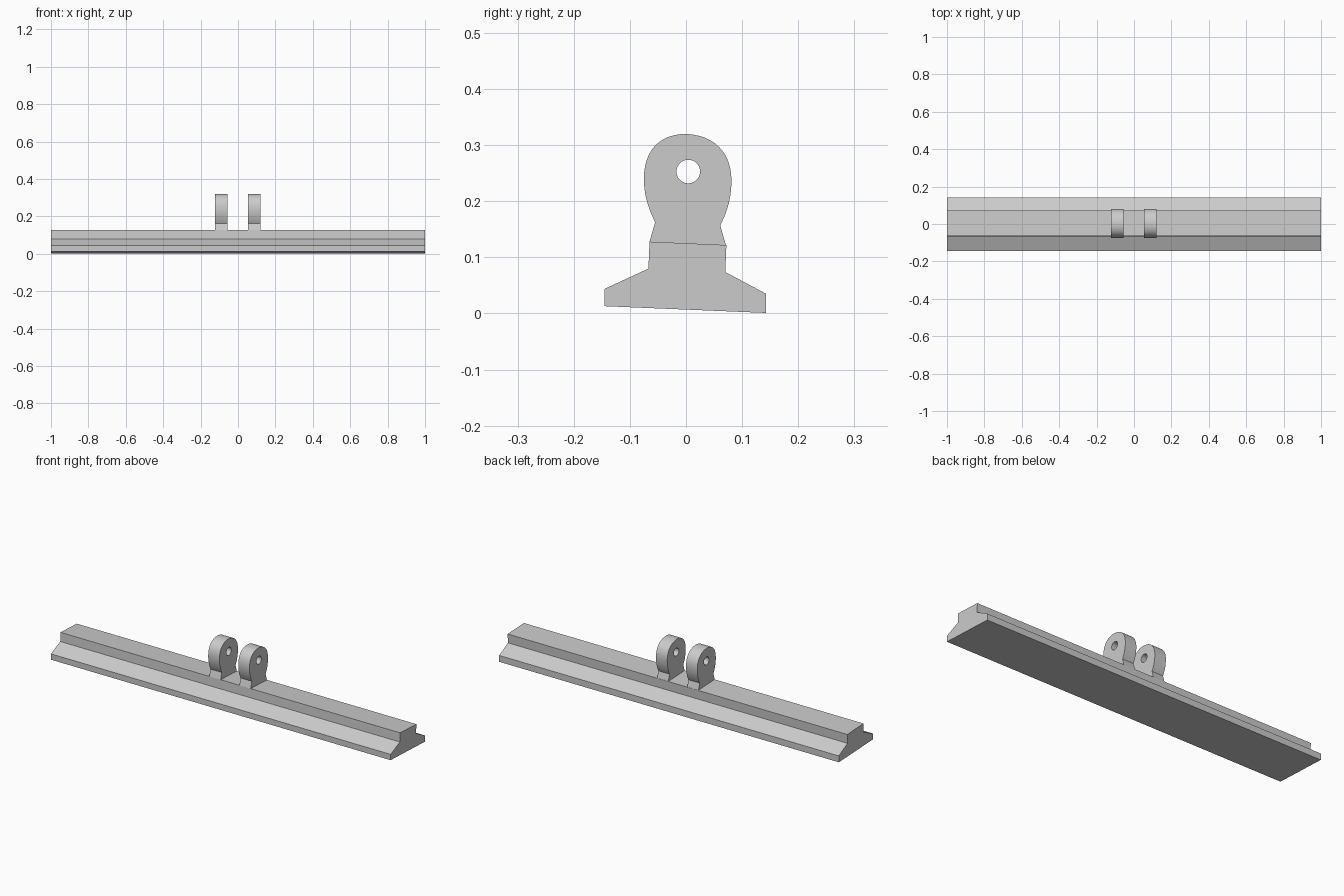
import bpy
import bmesh
from math import pi

cube = bpy.data.objects.get("Cube")
if cube:
    bpy.data.objects.remove(cube)

GREY = (0.6, 0.6, 0.6, 1)
mat = bpy.data.materials.new("plain grey")
mat.use_nodes = True
mat.diffuse_color = GREY
mat.node_tree.nodes["Principled BSDF"].inputs["Base Color"].default_value = GREY


def add_object(name, data):
    obj = bpy.data.objects.new(name, data)
    bpy.context.collection.objects.link(obj)
    data.materials.append(mat)
    return obj


# Rail: a slightly tilted stepped profile swept along x
PROFILE = [(-0.145, 0.013), (0.143, 0.001), (0.143, 0.035), (0.07, 0.074),
           (0.072, 0.122), (-0.065, 0.128), (-0.067, 0.08), (-0.145, 0.044)]
bm = bmesh.new()
end = bm.faces.new([bm.verts.new((-1, y, z)) for y, z in PROFILE])
swept = bmesh.ops.extrude_face_region(bm, geom=[end])["geom"]
bmesh.ops.translate(bm, vec=(2, 0, 0),
                    verts=[v for v in swept if isinstance(v, bmesh.types.BMVert)])
bmesh.ops.recalc_face_normals(bm, faces=bm.faces)
mesh = bpy.data.meshes.new("rail")
bm.to_mesh(mesh)
bm.free()
add_object("rail", mesh)


def add_spline(curve, points):
    """Closed bezier from (left handle, point, right handle) triples."""
    spline = curve.splines.new("BEZIER")
    spline.bezier_points.add(len(points) - 1)
    spline.use_cyclic_u = True
    spline.resolution_u = 12
    for bp, (left, co, right) in zip(spline.bezier_points, points):
        bp.handle_left_type = bp.handle_right_type = "FREE"
        bp.handle_left, bp.co, bp.handle_right = [(*p, 0) for p in (left, co, right)]


def corner(x, y):
    return ((x, y),) * 3


# Lug outline: pinched neck, rounded head, pin hole
OUTLINE = [
    corner(-0.065, 0.115), corner(-0.065, 0.128),
    ((-0.055, 0.163), (-0.055, 0.163), (-0.068, 0.188)),
    ((-0.075, 0.213), (-0.075, 0.24), (-0.075, 0.293)),
    ((-0.045, 0.32), (0, 0.32), (0.05, 0.318)),
    ((0.081, 0.287), (0.081, 0.237), (0.081, 0.205)),
    ((0.073, 0.18), (0.061, 0.157), (0.061, 0.157)),
    corner(0.071, 0.122), corner(0.071, 0.11),
]
CY, CZ, R = 0.004, 0.253, 0.021
K = R * 0.5523
HOLE = [((CY + a * R + b * K, CZ + b * R - a * K),
         (CY + a * R, CZ + b * R),
         (CY + a * R - b * K, CZ + b * R + a * K))
        for a, b in ((1, 0), (0, 1), (-1, 0), (0, -1))]

# Two lugs standing on the rail
for side, x in (("right", -0.09), ("left", 0.087)):
    curve = bpy.data.curves.new(side + "_lug", "CURVE")
    curve.dimensions = "2D"
    curve.fill_mode = "BOTH"
    curve.extrude = 0.033
    add_spline(curve, OUTLINE)
    add_spline(curve, HOLE)
    lug = add_object(side + "_lug", curve)
    lug.location.x = x
    lug.rotation_euler = (pi / 2, 0, pi / 2)
    bpy.ops.object.select_all(action="DESELECT")
    lug.select_set(True)
    bpy.context.view_layer.objects.active = lug
    bpy.ops.object.convert(target="MESH")
    lug = bpy.context.object

    # Weld caps to the rim and smooth the round walls
    bm = bmesh.new()
    bm.from_mesh(lug.data)
    bmesh.ops.remove_doubles(bm, verts=bm.verts, dist=0.0001)
    bmesh.ops.recalc_face_normals(bm, faces=bm.faces)
    bm.to_mesh(lug.data)
    bm.free()
    bpy.ops.object.shade_smooth_by_angle(angle=pi / 9)
